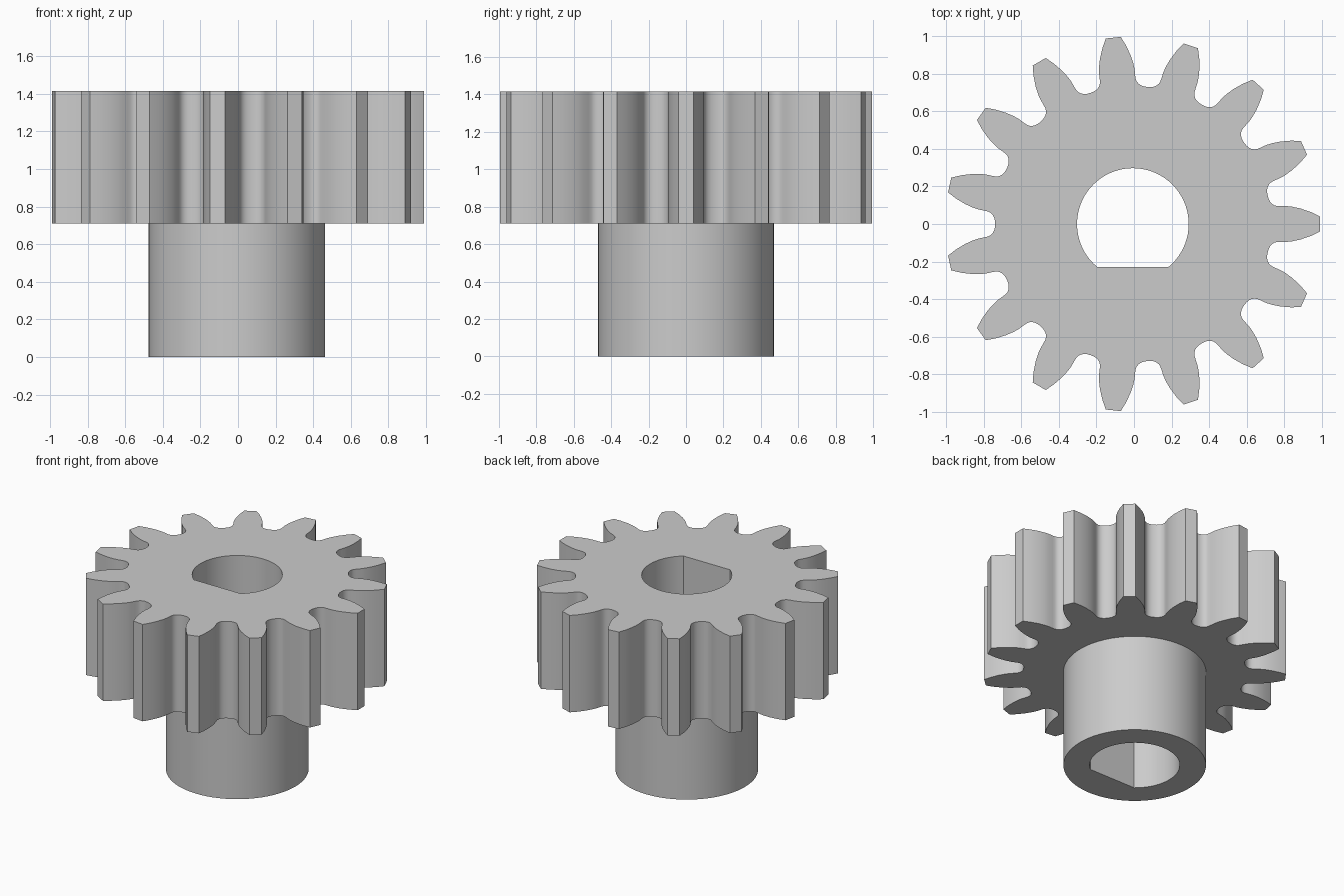
import bpy
import bmesh
from math import sin, cos, pi, asin, radians

if "Cube" in bpy.data.objects:
    bpy.data.objects.remove(bpy.data.objects["Cube"], do_unlink=True)

TEETH = 15
CENTRE_X = -0.006
COLLAR_RADIUS, COLLAR_TOP = 0.47, 0.71
BORE_RADIUS, BORE_FLAT_Y = 0.297, -0.23
TOP = 1.415

# Half of one gap between teeth: (distance along gap axis, sideways offset)
HALF_GAP = [(0.733, 0), (0.734, 0.018), (0.738, 0.034), (0.745, 0.047),
            (0.756, 0.059), (0.77, 0.066), (0.79, 0.071), (0.82, 0.077),
            (0.85, 0.087), (0.89, 0.105), (0.94, 0.135), (0.983, 0.168)]


def arc(radius, start, end, steps):
    return [(radius * cos(start + (end - start) * i / steps),
             radius * sin(start + (end - start) * i / steps)) for i in range(steps)]


def gear_outline():
    gap = [(r, -s) for r, s in reversed(HALF_GAP[1:])] + HALF_GAP
    points = []
    for i in range(TEETH):
        a = 2 * pi * (i + 0.5) / TEETH
        points += [(r * cos(a) - s * sin(a), r * sin(a) + s * cos(a)) for r, s in gap]
    return points


def bore_outline():
    # Round hole with one flat chord on the front side
    start = asin(BORE_FLAT_Y / BORE_RADIUS)
    end = pi - start
    return arc(BORE_RADIUS, start, end, 56) + [(BORE_RADIUS * cos(end), BORE_FLAT_Y)]


def wall(bm, outline, low, high):
    """Upright wall on an outline; returns its bottom and top edge loops."""
    rings = [[bm.verts.new((x + CENTRE_X, y, z)) for x, y in outline] for z in (low, high)]
    n = len(outline)
    for i in range(n):
        j = (i + 1) % n
        bm.faces.new((rings[0][i], rings[0][j], rings[1][j], rings[1][i]))
    return [[bm.edges.get((ring[i], ring[(i + 1) % n])) for i in range(n)] for ring in rings]


def cap(bm, outer, inner):
    bmesh.ops.triangle_fill(bm, use_beauty=True, use_dissolve=False, edges=outer + inner)


bm = bmesh.new()
# Toothed wheel, collar and shaft bore joined as one closed solid
gear_low, gear_high = wall(bm, gear_outline(), COLLAR_TOP, TOP)
collar_low, collar_high = wall(bm, arc(COLLAR_RADIUS, 0, 2 * pi, 72), 0, COLLAR_TOP)
bore_low, bore_high = wall(bm, bore_outline(), 0, TOP)
cap(bm, gear_high, bore_high)
cap(bm, gear_low, collar_high)
cap(bm, collar_low, bore_low)
bmesh.ops.recalc_face_normals(bm, faces=bm.faces[:])

mesh = bpy.data.meshes.new("gear_with_collar")
bm.to_mesh(mesh)
bm.free()
gear = bpy.data.objects.new("gear_with_collar", mesh)
bpy.context.collection.objects.link(gear)

# Plain grey material
grey = bpy.data.materials.new("light_grey")
grey.use_nodes = True
colour = (0.6, 0.6, 0.6, 1)
grey.diffuse_color = colour
grey.node_tree.nodes["Principled BSDF"].inputs["Base Color"].default_value = colour
mesh.materials.append(grey)

# Smooth curved walls, crisp tooth tips and rims
bpy.ops.object.select_all(action="DESELECT")
gear.select_set(True)
bpy.context.view_layer.objects.active = gear
bpy.ops.object.shade_smooth_by_angle(angle=radians(30))
